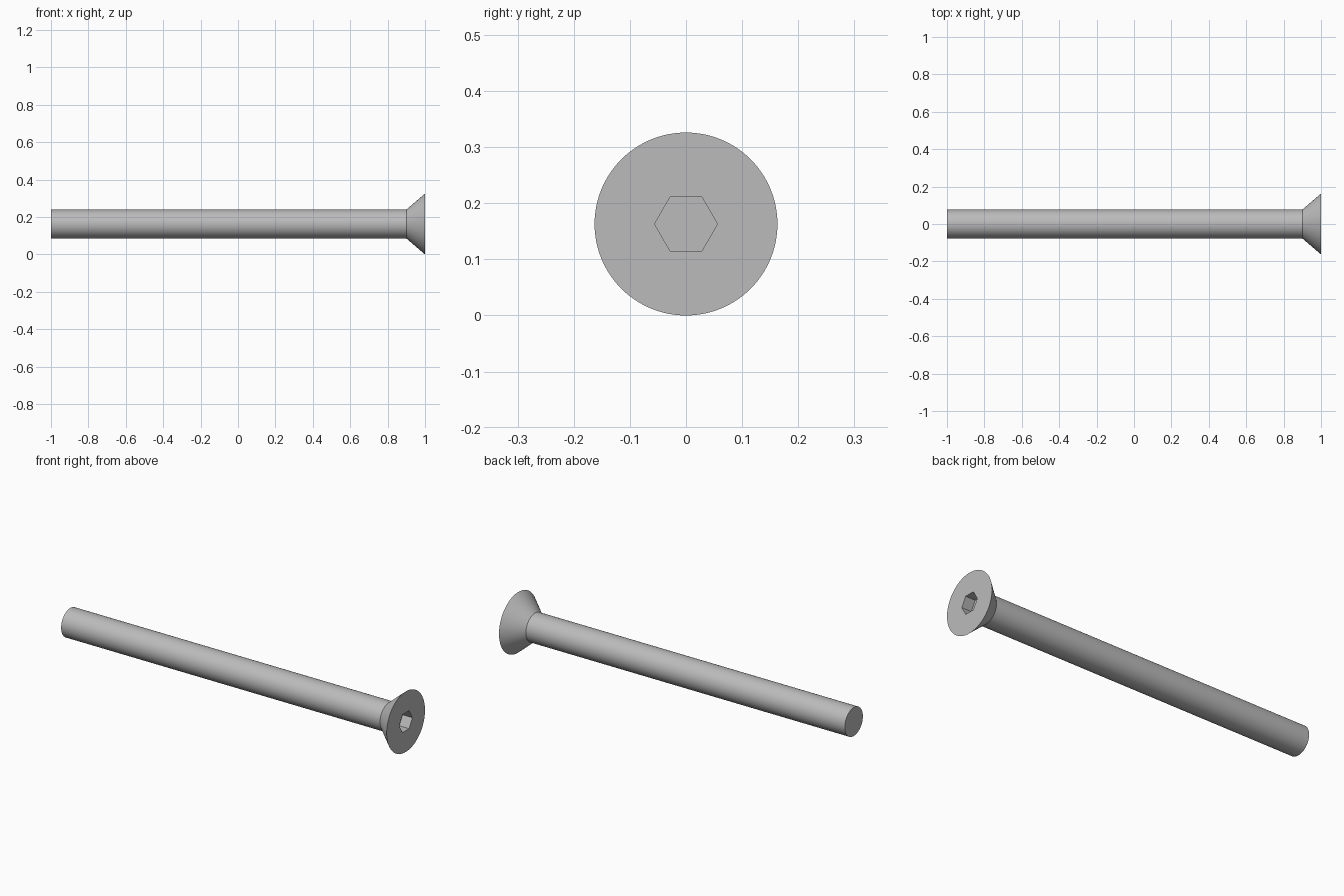
import bpy, bmesh, math
from mathutils import Matrix

cube = bpy.data.objects.get("Cube")
if cube:
    bpy.data.objects.remove(cube, do_unlink=True)

SEGMENTS = 96
HEAD_R, SHANK_R = 0.163, 0.077
TIP_X, NECK_X, FACE_X = -1.0, 0.9, 1.0
HEX_R, HEX_DEPTH = 0.056, 0.058

steel = bpy.data.materials.new("grey steel")
steel.use_nodes = True
colour = (0.5, 0.5, 0.5, 1)
steel.diffuse_color = colour
steel.node_tree.nodes["Principled BSDF"].inputs["Base Color"].default_value = colour


def ring(bm, x, radius, sides):
    """Ring of vertices around the screw axis, with a corner on +y."""
    return [bm.verts.new((x, radius * math.cos(a), radius * math.sin(a)))
            for a in (2 * math.pi * i / sides for i in range(sides))]


def lathe(name, profile, sides):
    """Closed solid along x from (x, radius) stations."""
    bm = bmesh.new()
    rings = [ring(bm, x, r, sides) for x, r in profile]
    for a, b in zip(rings, rings[1:]):
        for i in range(sides):
            j = (i + 1) % sides
            bm.faces.new((a[i], a[j], b[j], b[i]))
    bm.faces.new(rings[0])
    bm.faces.new(rings[-1])
    bmesh.ops.recalc_face_normals(bm, faces=bm.faces)
    bmesh.ops.transform(bm, matrix=Matrix.Translation((0, 0, HEAD_R)), verts=bm.verts)
    mesh = bpy.data.meshes.new(name)
    bm.to_mesh(mesh)
    bm.free()
    mesh.materials.append(steel)
    obj = bpy.data.objects.new(name, mesh)
    bpy.context.collection.objects.link(obj)
    return obj


# Shank and countersunk head in one turned body
screw = lathe("countersunk_screw",
              [(TIP_X, SHANK_R), (NECK_X, SHANK_R), (FACE_X, HEAD_R)], SEGMENTS)

# Hexagonal drive socket
cutter = lathe("socket_cutter",
               [(FACE_X - HEX_DEPTH, HEX_R), (FACE_X + 0.05, HEX_R)], 6)
socket = screw.modifiers.new("hex socket", 'BOOLEAN')
socket.operation = 'DIFFERENCE'
socket.solver = 'EXACT'
socket.object = cutter

# Apply the cut, then remove the cutter
bpy.ops.object.select_all(action='DESELECT')
bpy.context.view_layer.objects.active = screw
screw.select_set(True)
bpy.ops.object.modifier_apply(modifier=socket.name)
bpy.data.objects.remove(cutter, do_unlink=True)
bpy.ops.object.shade_smooth_by_angle(angle=math.radians(30))
